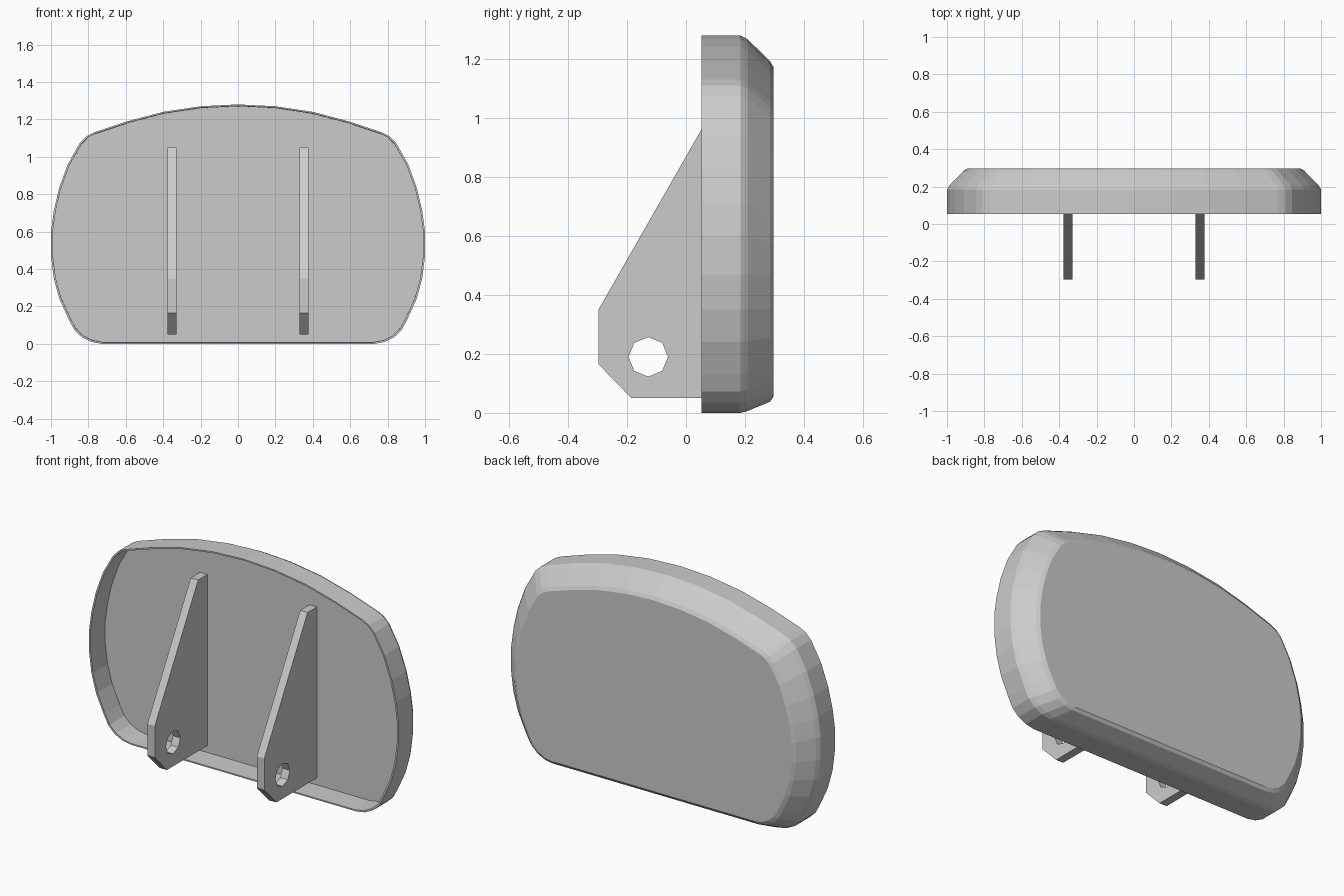
import bpy, bmesh, math
from mathutils import Vector

if "Cube" in bpy.data.objects:
    bpy.data.objects.remove(bpy.data.objects["Cube"])


def make_object(name, bm):
    bmesh.ops.recalc_face_normals(bm, faces=bm.faces[:])
    mesh = bpy.data.meshes.new(name)
    bm.to_mesh(mesh)
    bm.free()
    obj = bpy.data.objects.new(name, mesh)
    bpy.context.collection.objects.link(obj)
    return obj


# Half outline of the pad in (x, z), top centre to bottom
half = [(0, 1.28), (0.2, 1.27), (0.4, 1.24), (0.59, 1.19), (0.77, 1.13),
        (0.81, 1.11), (0.845, 1.075), (0.91, 0.96), (0.957, 0.83),
        (0.985, 0.71), (1.0, 0.60), (1.0, 0.47), (0.985, 0.35),
        (0.955, 0.24), (0.905, 0.13), (0.875, 0.073), (0.835, 0.035),
        (0.785, 0.01), (0.73, 0)]
outline = half + [(-x, z) for x, z in reversed(half[1:])]
H = 1.28

# Rings from inner floor, out over the rim, to the back face:
# (y, side inset, bottom inset, top inset)
rings = [(0.188, 0.01, 0.01, 0.01), (0.053, 0.01, 0.008, 0.008),
         (0.053, 0, 0, 0), (0.185, 0, 0, 0), (0.208, 0.014, 0.006, 0.012),
         (0.285, 0.09, 0.038, 0.088), (0.297, 0.11, 0.055, 0.108)]

# Hollow pad shell
bm = bmesh.new()
loops = []
for y, side, low, top in rings:
    loops.append([bm.verts.new((x * (1 - side), y, low + z / H * (H - low - top)))
                  for x, z in outline])
n = len(outline)
for a, b in zip(loops, loops[1:]):
    for i in range(n):
        j = (i + 1) % n
        bm.faces.new((a[i], a[j], b[j], b[i]))
bm.faces.new(loops[0])
bm.faces.new(loops[-1])
make_object("pad_shell", bm)

# Bracket side profile in (y, z) and its octagonal pin hole
profile = [(0.188, 0.05), (-0.185, 0.05), (-0.297, 0.165), (-0.297, 0.35),
           (0.103, 1.05), (0.188, 1.05)]
hole = [(-0.128 + 0.067 * math.cos(k * math.pi / 4),
         0.19 + 0.067 * math.sin(k * math.pi / 4)) for k in range(8)]


def bracket(name, x, thickness=0.048):
    bm = bmesh.new()
    edges = []
    for loop in (profile, hole):
        vs = [bm.verts.new((x - thickness / 2, y, z)) for y, z in loop]
        edges += [bm.edges.new((vs[i - 1], vs[i])) for i in range(len(vs))]
    bmesh.ops.triangle_fill(bm, edges=edges, use_beauty=True, normal=Vector((1, 0, 0)))
    out = bmesh.ops.extrude_face_region(bm, geom=bm.faces[:], use_keep_orig=True)
    moved = [g for g in out["geom"] if isinstance(g, bmesh.types.BMVert)]
    bmesh.ops.translate(bm, verts=moved, vec=(thickness, 0, 0))
    make_object(name, bm)


# Two mounting brackets
bracket("left_bracket", -0.354)
bracket("right_bracket", 0.354)
